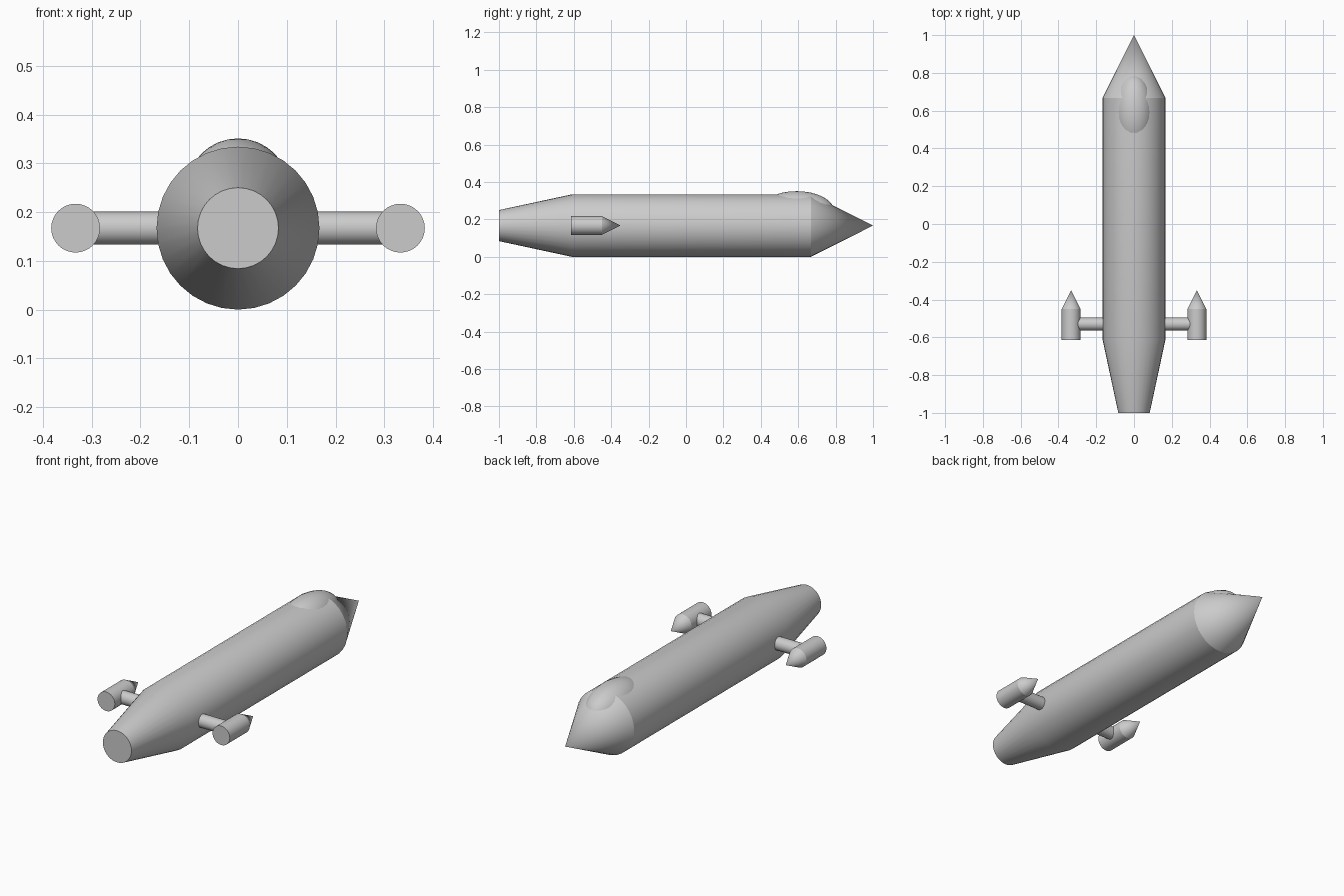
import bpy, bmesh, math
from mathutils import Matrix, Vector

cube = bpy.data.objects.get("Cube")
if cube:
    bpy.data.objects.remove(cube)

AXIS_Z = 0.167

grey = bpy.data.materials.new("light_grey")
grey.use_nodes = True
colour = (0.6, 0.6, 0.6, 1)
grey.diffuse_color = colour
grey.node_tree.nodes["Principled BSDF"].inputs["Base Color"].default_value = colour


def finish(obj, name):
    obj.name = name
    obj.data.materials.append(grey)
    bpy.ops.object.shade_smooth_by_angle(angle=math.radians(25))
    return obj


def turned(name, profile, x=0, sides=32):
    """Closed solid turned about the y direction from (y, radius) points."""
    bm = bmesh.new()
    rings = []
    for y, r in profile:
        count = sides if r else 1
        rings.append([bm.verts.new((r * math.cos(math.tau * i / sides), y,
                                    r * math.sin(math.tau * i / sides)))
                      for i in range(count)])
    for a, b in zip(rings, rings[1:]):
        for i in range(sides):
            j = (i + 1) % sides
            if len(b) == 1:
                bm.faces.new((a[i], a[j], b[0]))
            else:
                bm.faces.new((a[i], a[j], b[j], b[i]))
    bm.faces.new(rings[0])
    bmesh.ops.recalc_face_normals(bm, faces=bm.faces)
    mesh = bpy.data.meshes.new(name)
    bm.to_mesh(mesh)
    bm.free()
    obj = bpy.data.objects.new(name, mesh)
    obj.location = (x, 0, AXIS_Z)
    bpy.context.collection.objects.link(obj)
    bpy.ops.object.select_all(action='DESELECT')
    obj.select_set(True)
    bpy.context.view_layer.objects.active = obj
    return finish(obj, name)


# Fuselage: tapered tail, straight barrel and pointed nose
turned("fuselage", [(-1, 0.083), (-0.61, 0.167), (0.667, 0.167), (1, 0)])

# Canopy bubble over the nose joint
bpy.ops.mesh.primitive_uv_sphere_add(segments=32, ring_count=16, radius=1,
                                     location=(0, 0.592, 0.245))
canopy = bpy.context.object
canopy.scale = (0.106, 0.2, 0.106)
bpy.ops.object.transform_apply(location=False, rotation=False, scale=True)
finish(canopy, "canopy")

# Side pods on round struts
for side, sign in (("left", 1), ("right", -1)):
    turned(side + "_pod", [(-0.615, 0.05), (-0.45, 0.05), (-0.35, 0)], x=sign * 0.333)
    bpy.ops.mesh.primitive_cylinder_add(vertices=32, radius=0.034, depth=0.2,
                                        location=(sign * 0.22, -0.53, AXIS_Z),
                                        rotation=(0, math.pi / 2, 0))
    finish(bpy.context.object, side + "_strut")
